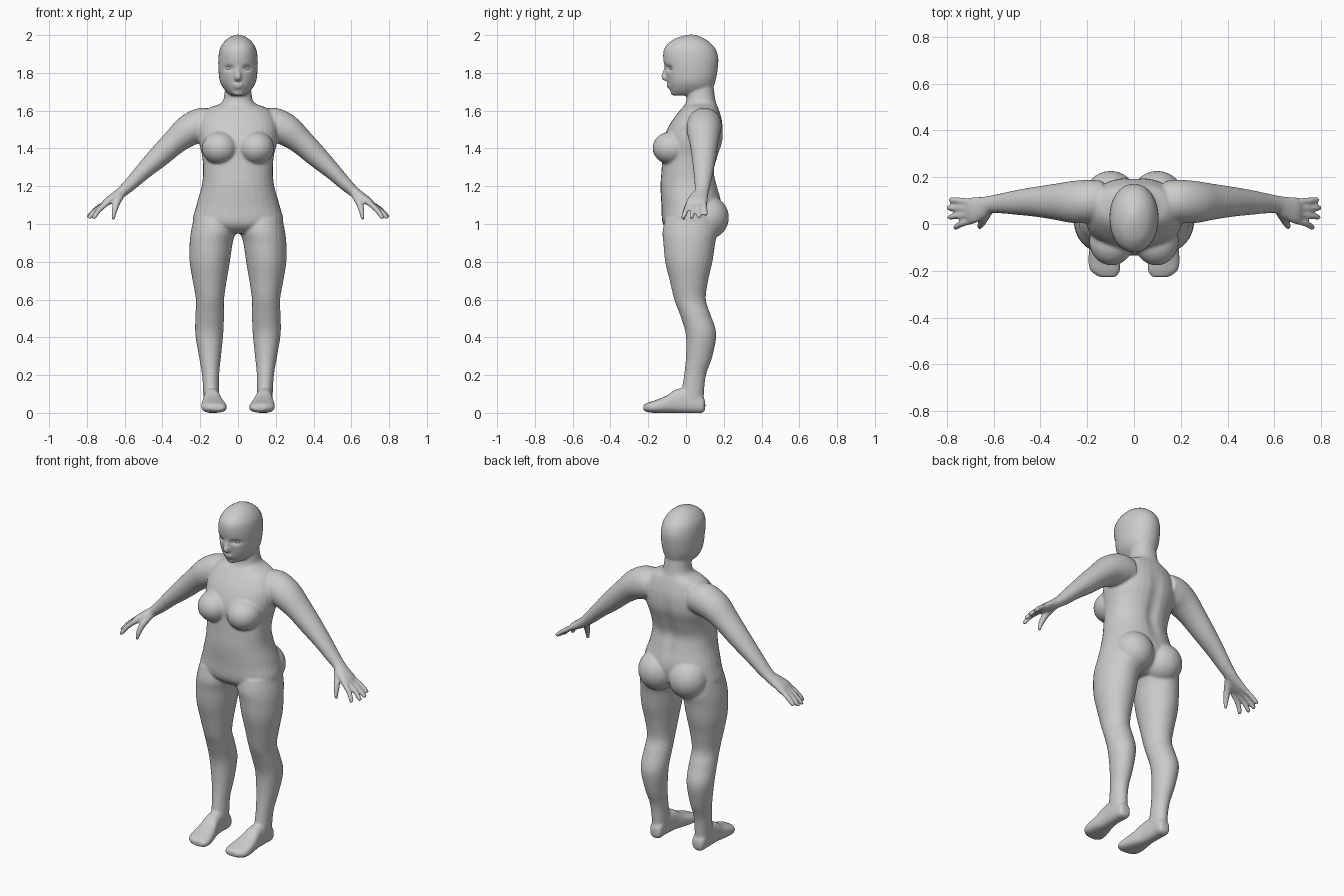
import bpy, bmesh, math
from mathutils import Vector, Matrix

bm = bmesh.new()
SEG = 32


def resample(rows, steps=5):
    """Catmull-Rom interpolation of section rows."""
    out = []
    for i in range(len(rows) - 1):
        p0, p1 = rows[max(i - 1, 0)], rows[i]
        p2, p3 = rows[i + 1], rows[min(i + 2, len(rows) - 1)]
        for k in range(steps):
            t = k / steps
            out.append([0.5 * (2 * b + (c - a) * t + (2 * a - 5 * b + 4 * c - d) * t * t
                        + (3 * b - a - 3 * c + d) * t ** 3) for a, b, c, d in zip(p0, p1, p2, p3)])
    return out + [list(rows[-1])]


def skin(rings):
    """Closed surface through a list of (centre, half axis u, half axis v, exponent)."""
    loops = []
    for c, u, v, n in rings:
        loop = []
        for k in range(SEG):
            a = 2 * math.pi * k / SEG
            ca, sa = math.cos(a), math.sin(a)
            p = c + u * math.copysign(abs(ca) ** (2 / n), ca) + v * math.copysign(abs(sa) ** (2 / n), sa)
            loop.append(bm.verts.new(p))
        loops.append(loop)
    for a, b in zip(loops, loops[1:]):
        for k in range(SEG):
            j = (k + 1) % SEG
            bm.faces.new((a[k], a[j], b[j], b[k]))
    bm.faces.new(loops[0][::-1])
    bm.faces.new(loops[-1])


def upright(rows, s=1, n=2.0):
    """Rows: z, x0, x1, y0, y1."""
    skin([(Vector((s * (x0 + x1) / 2, (y0 + y1) / 2, z)), Vector(((x1 - x0) / 2, 0, 0)),
           Vector((0, (y1 - y0) / 2, 0)), n) for z, x0, x1, y0, y1 in resample(rows)])


def lengthwise(rows, s=1, n=2.6):
    """Rows: y, x0, x1, z0, z1."""
    skin([(Vector((s * (x0 + x1) / 2, y, (z0 + z1) / 2)), Vector(((x1 - x0) / 2, 0, 0)),
           Vector((0, 0, (z1 - z0) / 2)), n) for y, x0, x1, z0, z1 in resample(rows)])


def tube(rows, s=1, n=2.0):
    """Rows: x, y, z, thickness radius, width radius."""
    rows = resample(rows)
    pts = [Vector((s * r[0], r[1], r[2])) for r in rows]
    rings = []
    for i, r in enumerate(rows):
        t = (pts[min(i + 1, len(pts) - 1)] - pts[max(i - 1, 0)]).normalized()
        u = t.cross(Vector((0, 1, 0))).normalized()
        rings.append((pts[i], u * r[3], u.cross(t) * r[4], n))
    skin(rings)


def ball(loc, rad):
    bmesh.ops.create_uvsphere(bm, u_segments=32, v_segments=20, radius=1,
                              matrix=Matrix.Translation(loc) @ Matrix.Diagonal((*rad, 1)))


# torso and neck: z, half width, front, back
torso = [(.95, .13, -.07, .1), (1.0, .235, -.122, .17), (1.1, .22, -.13, .19), (1.2, .192, -.135, .168),
         (1.28, .185, -.13, .152), (1.36, .19, -.125, .172), (1.44, .208, -.122, .196),
         (1.52, .21, -.09, .196), (1.58, .185, -.05, .182), (1.615, .15, -.02, .17),
         (1.64, .09, -.002, .16), (1.68, .073, .004, .152), (1.78, .065, .01, .14)]
upright([(z, -w, w, f, b) for z, w, f, b in torso], n=2.2)

# head
head = [(1.68, .03, -.06, .05), (1.69, .05, -.073, .09), (1.72, .078, -.09, .14), (1.76, .097, -.1, .157),
        (1.82, .104, -.111, .168), (1.88, .104, -.121, .171), (1.93, .095, -.115, .155),
        (1.968, .071, -.08, .118), (1.99, .042, -.035, .08), (2.002, .012, .01, .045)]
upright([(z, -w, w, f, b) for z, w, f, b in head], n=2.1)

# nose, lips and chin
tube([(0, -.1, 1.845, .008, .012), (0, -.109, 1.805, .011, .013), (0, -.115, 1.778, .018, .016),
      (0, -.1, 1.764, .016, .01)])
ball((0, -.09, 1.737), (.028, .014, .007))
ball((0, -.087, 1.724), (.024, .013, .008))
ball((0, -.062, 1.697), (.03, .02, .018))

leg = [(1.03, .01, .235, -.11, .17), (.96, .012, .249, -.124, .17), (.9, .028, .256, -.12, .155),
       (.8, .043, .256, -.11, .14), (.7, .06, .24, -.086, .117), (.6, .074, .223, -.062, .105),
       (.52, .074, .225, -.032, .13), (.42, .078, .226, -.002, .16), (.3, .09, .207, 0, .14),
       (.2, .1, .19, -.01, .106), (.1, .1, .184, -.025, .095), (.03, .105, .178, -.02, .095)]
foot = [(.102, .12, .16, .02, .06), (.085, .103, .177, 0, .09), (.02, .1, .182, 0, .13),
        (-.05, .092, .183, 0, .125), (-.1, .077, .19, 0, .093), (-.16, .062, .195, 0, .068),
        (-.2, .06, .185, .003, .055), (-.226, .075, .15, .014, .042)]
arm = [(.13, .1, 1.525, .08, .085), (.19, .097, 1.523, .092, .092), (.26, .094, 1.495, .084, .09),
       (.335, .095, 1.435, .068, .077), (.42, .095, 1.355, .058, .064), (.5, .092, 1.28, .045, .053),
       (.565, .088, 1.215, .036, .043), (.615, .083, 1.17, .029, .038), (.65, .07, 1.145, .026, .048),
       (.69, .058, 1.12, .021, .056), (.715, .055, 1.1, .013, .05)]
# fingers: root y, tip x, tip y, tip z
fingers = [(.095, .787, .103, 1.047), (.069, .797, .068, 1.034), (.042, .793, .03, 1.03), (.018, .768, -.014, 1.03)]

for s in (1, -1):
    # breasts, buttocks and limbs
    ball((s * .096, -.075, 1.402), (.095, .102, .088))
    ball((s * .1, .115, 1.035), (.112, .112, .115))
    upright(leg, s)
    lengthwise(foot, s)
    tube(arm, s)
    for y, tx, ty, tz in fingers:
        tube([(.68, y, 1.122, .015, .015), ((.7 + tx) / 2, (y + ty) / 2, (1.122 + tz) / 2, .014, .014),
              (tx - .006, ty, tz + .006, .012, .012), (tx, ty, tz, .006, .006)], s)
    tube([(.62, .06, 1.155, .022, .02), (.643, .02, 1.11, .019, .019), (.656, -.006, 1.06, .014, .014),
          (.661, -.014, 1.022, .008, .008)], s)

# blend all parts into one skin
mesh = bpy.data.meshes.new("body")
bm.normal_update()
bm.to_mesh(mesh)
bm.free()
body = bpy.data.objects.new("body", mesh)
bpy.context.collection.objects.link(body)
remesh = body.modifiers.new("blend", 'REMESH')
remesh.mode = 'VOXEL'
remesh.voxel_size = 0.007
smooth = body.modifiers.new("relax", 'SMOOTH')
smooth.factor = 0.5
smooth.iterations = 5
bpy.context.view_layer.objects.active = body
body.select_set(True)
bpy.ops.object.convert(target='MESH')

# eye sockets, spine groove, flat soles
for v in body.data.vertices:
    x, y, z = v.co
    if y < -.03 and z > 1.7:
        v.co.y += .017 * math.exp(-((abs(x) - .048) / .022) ** 2 - ((z - 1.825) / .014) ** 2)
    elif y > .1 and 1.08 < z < 1.56:
        v.co.y -= .012 * math.exp(-(x / .035) ** 2) * math.sin(math.pi * (z - 1.08) / .48)
    v.co.z = max(v.co.z, 0)
bpy.ops.object.shade_smooth()

# eyes
for s, name in ((1, "left_eye"), (-1, "right_eye")):
    bpy.ops.mesh.primitive_uv_sphere_add(segments=24, ring_count=16, radius=1, location=(s * .047, -.073, 1.825))
    eye = bpy.context.object
    eye.name = name
    eye.scale = (.019, .014, .011)
    eye.rotation_euler.z = s * .35
    bpy.ops.object.shade_smooth()
